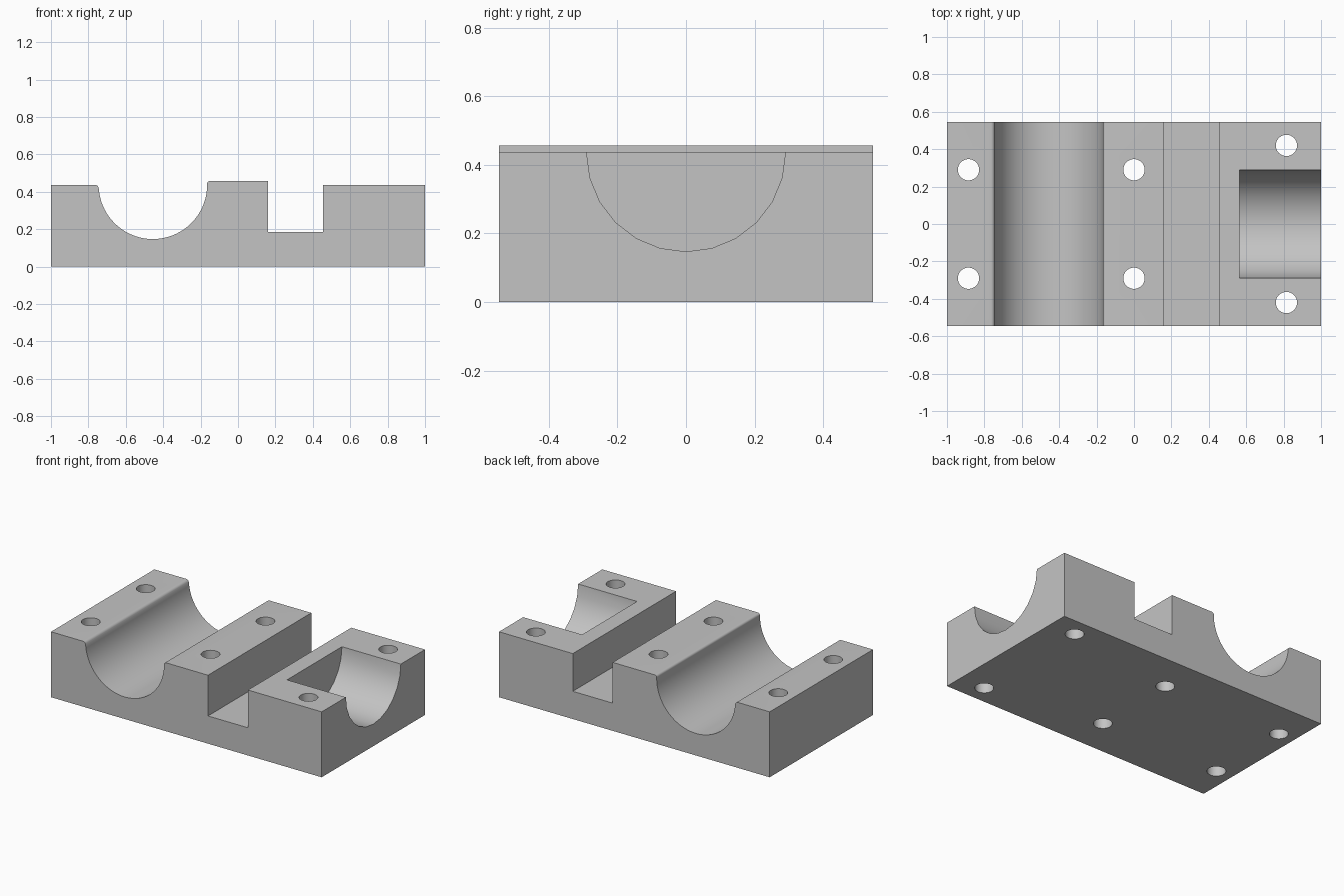
import bpy
import bmesh
from math import sin, cos, pi, radians
from mathutils import Matrix

cube = bpy.data.objects.get("Cube")
if cube:
    bpy.data.objects.remove(cube, do_unlink=True)

HALF_DEPTH = 0.545
LOW_TOP, HIGH_TOP = 0.437, 0.457
TROUGH_X, TROUGH_R = -0.455, 0.29
HOLE_R = 0.057

grey = bpy.data.materials.new("machined grey")
grey.use_nodes = True
grey.diffuse_color = (0.55, 0.55, 0.55, 1)
grey.node_tree.nodes["Principled BSDF"].inputs["Base Color"].default_value = (0.55, 0.55, 0.55, 1)


def make_object(name, bm):
    bmesh.ops.recalc_face_normals(bm, faces=bm.faces)
    mesh = bpy.data.meshes.new(name)
    bm.to_mesh(mesh)
    bm.free()
    mesh.materials.append(grey)
    obj = bpy.data.objects.new(name, mesh)
    bpy.context.collection.objects.link(obj)
    return obj


def arc(cx, cz, r, start, end, steps):
    angles = [radians(start + (end - start) * i / steps) for i in range(steps + 1)]
    return [(cx + r * cos(a), cz + r * sin(a)) for a in angles]


def cylinder(name, radius, length, segments, matrix):
    bm = bmesh.new()
    bmesh.ops.create_cone(bm, cap_ends=True, segments=segments, radius1=radius,
                          radius2=radius, depth=length, matrix=matrix)
    return make_object(name, bm)


# Block: front outline with rounded trough lips and a square slot
outline = [(-1, 0), (-1, LOW_TOP)]
outline += arc(TROUGH_X - TROUGH_R - 0.02, LOW_TOP - 0.02, 0.02, 90, 4, 5)
outline += arc(TROUGH_X, LOW_TOP, TROUGH_R, 184, 360, 44)
outline += arc(TROUGH_X + TROUGH_R + 0.015, HIGH_TOP - 0.015, 0.015, 180, 90, 5)
outline += [(0.16, HIGH_TOP), (0.16, 0.185), (0.455, 0.185), (0.455, LOW_TOP),
            (1, LOW_TOP), (1, 0)]
bm = bmesh.new()
front = bm.faces.new([bm.verts.new((x, -HALF_DEPTH, z)) for x, z in outline])
ext = bmesh.ops.extrude_face_region(bm, geom=[front], use_keep_orig=True)
bmesh.ops.translate(bm, vec=(0, 2 * HALF_DEPTH, 0),
                    verts=[v for v in ext["geom"] if isinstance(v, bmesh.types.BMVert)])
block = make_object("bearing_block", bm)

# Cutters: end pocket and six bolt holes
pocket = Matrix.Translation((0.565 + 0.5, 0, LOW_TOP)) @ Matrix.Rotation(pi / 2, 4, "Y")
cutters = [cylinder("end_pocket_cutter", TROUGH_R, 1.0, 24, pocket)]
for x, y in [(-0.885, 0.29), (0, 0.29), (0.815, 0.42)]:
    for side in (-1, 1):
        cutters.append(cylinder("bolt_hole_cutter", HOLE_R, 2, 32,
                                Matrix.Translation((x, side * y, 0))))

bpy.ops.object.select_all(action="DESELECT")
bpy.context.view_layer.objects.active = block
block.select_set(True)
for cutter in cutters:
    mod = block.modifiers.new("cut", "BOOLEAN")
    mod.operation = "DIFFERENCE"
    mod.solver = "EXACT"
    mod.object = cutter
    bpy.ops.object.modifier_apply(modifier=mod.name)
    bpy.data.objects.remove(cutter, do_unlink=True)

bpy.ops.object.shade_smooth_by_angle(angle=radians(30))
